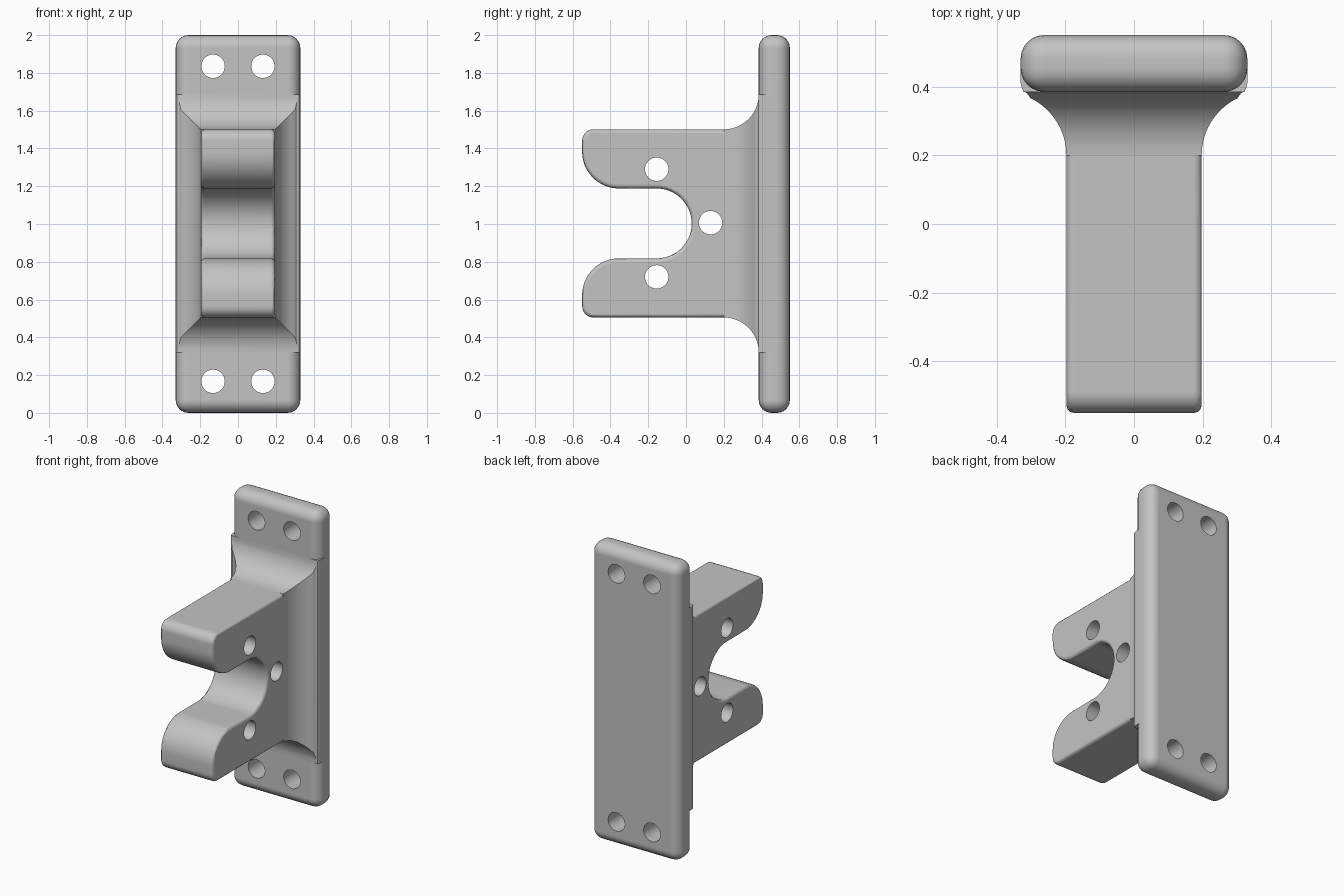
import bpy, bmesh
from math import pi, sin, cos, sqrt

if "Cube" in bpy.data.objects:
    bpy.data.objects.remove(bpy.data.objects["Cube"], do_unlink=True)

grey = bpy.data.materials.new("matte grey")
grey.use_nodes = True
colour = (0.55, 0.55, 0.55, 1)
grey.diffuse_color = colour
grey.node_tree.nodes["Principled BSDF"].inputs["Base Color"].default_value = colour

HALF_W, MID, HALF_H = 0.197, 1.003, 0.498   # arm block
PLATE_W, FRONT, BACK = 0.33, 0.385, 0.55    # wall plate
HOLE = 0.062


def make(name, rings):
    """Loft closed rings of points into a capped solid."""
    bm = bmesh.new()
    loops = [[bm.verts.new(p) for p in ring] for ring in rings]
    n = len(loops[0])
    for a, b in zip(loops, loops[1:]):
        for i in range(n):
            j = (i + 1) % n
            bm.faces.new((a[i], a[j], b[j], b[i]))
    bm.faces.new(loops[0])
    bm.faces.new(loops[-1])
    bmesh.ops.recalc_face_normals(bm, faces=bm.faces)
    mesh = bpy.data.meshes.new(name)
    bm.to_mesh(mesh)
    bm.free()
    mesh.materials.append(grey)
    ob = bpy.data.objects.new(name, mesh)
    bpy.context.collection.objects.link(ob)
    return ob


def finish(ob, bevel=0, segments=4, holes=(), axis="X"):
    """Round the edges, drill the holes and smooth the shading."""
    bpy.ops.object.select_all(action="DESELECT")
    bpy.context.view_layer.objects.active = ob
    ob.select_set(True)
    if bevel:
        m = ob.modifiers.new("round", "BEVEL")
        m.width, m.segments, m.limit_method = bevel, segments, "ANGLE"
        bpy.ops.object.modifier_apply(modifier=m.name)
    for at in holes:
        rot = (0, pi / 2, 0) if axis == "X" else (pi / 2, 0, 0)
        bpy.ops.mesh.primitive_cylinder_add(vertices=40, radius=HOLE, depth=1 if axis == "X" else 0.5,
                                            location=at, rotation=rot)
        cutter = bpy.context.object
        cutter.data.materials.append(grey)
        bpy.ops.object.select_all(action="DESELECT")
        bpy.context.view_layer.objects.active = ob
        ob.select_set(True)
        m = ob.modifiers.new("hole", "BOOLEAN")
        m.operation, m.solver, m.object = "DIFFERENCE", "EXACT", cutter
        bpy.ops.object.modifier_apply(modifier=m.name)
        bpy.data.objects.remove(cutter, do_unlink=True)
    bpy.ops.object.shade_smooth_by_angle(angle=pi / 6)
    m = ob.modifiers.new("flat faces", "WEIGHTED_NORMAL")
    m.keep_sharp = True


def arc(cy, cz, r, start, end, n=12):
    steps = [start + (end - start) * i / n for i in range(n + 1)]
    return [(cy + r * cos(a), cz + r * sin(a)) for a in steps]


# Forked arm: upper half of the side outline, mirrored about the middle
upper = [(0.45, HALF_H)]
upper += arc(-0.49, HALF_H - 0.06, 0.06, pi / 2, pi, 6)     # outer tip corner
upper += arc(-0.355, 0.38, 0.195, pi, 1.5 * pi)             # inner tip curve
upper += arc(-0.155, 0, 0.185, pi / 2, 0, 14)               # round throat
outline = upper + [(y, -z) for y, z in reversed(upper[:-1])]
arm = make("forked_arm", [[(x, y, MID + z) for y, z in outline] for x in (-HALF_W, HALF_W)])
finish(arm, 0.022, 3, [(0, -0.155, 1.29), (0, -0.155, 0.72), (0, 0.13, MID + 0.004)])

# Wall plate with four screw holes
plate = make("wall_plate", [[(sx * PLATE_W, y, z) for sx, z in ((-1, 0), (1, 0), (1, 2), (-1, 2))]
                            for y in (FRONT, BACK)])
finish(plate, 0.068, 6, [(x, 0.47, z) for x in (-0.132, 0.132) for z in (0.167, 1.835)], "Y")

# Flared fillet between arm and plate, kept within the plate width
R = 0.185
sections = []
for i in range(15):
    a = pi / 2 * i / 14
    d = R * (1 - cos(a))
    sections.append((0.2 + R * sin(a), min(HALF_W + d, 0.302 + 0.25 * max(0, d - 0.105)), HALF_H + d))
sections += [(0.395, 0.326, HALF_H + R), (0.41, PLATE_W, HALF_H + R), (0.46, PLATE_W, HALF_H + R)]
fillet = make("flared_fillet", [[(sx * w, y, MID + sz * h) for sx, sz in ((-1, -1), (1, -1), (1, 1), (-1, 1))]
                                for y, w, h in sections])
finish(fillet)
